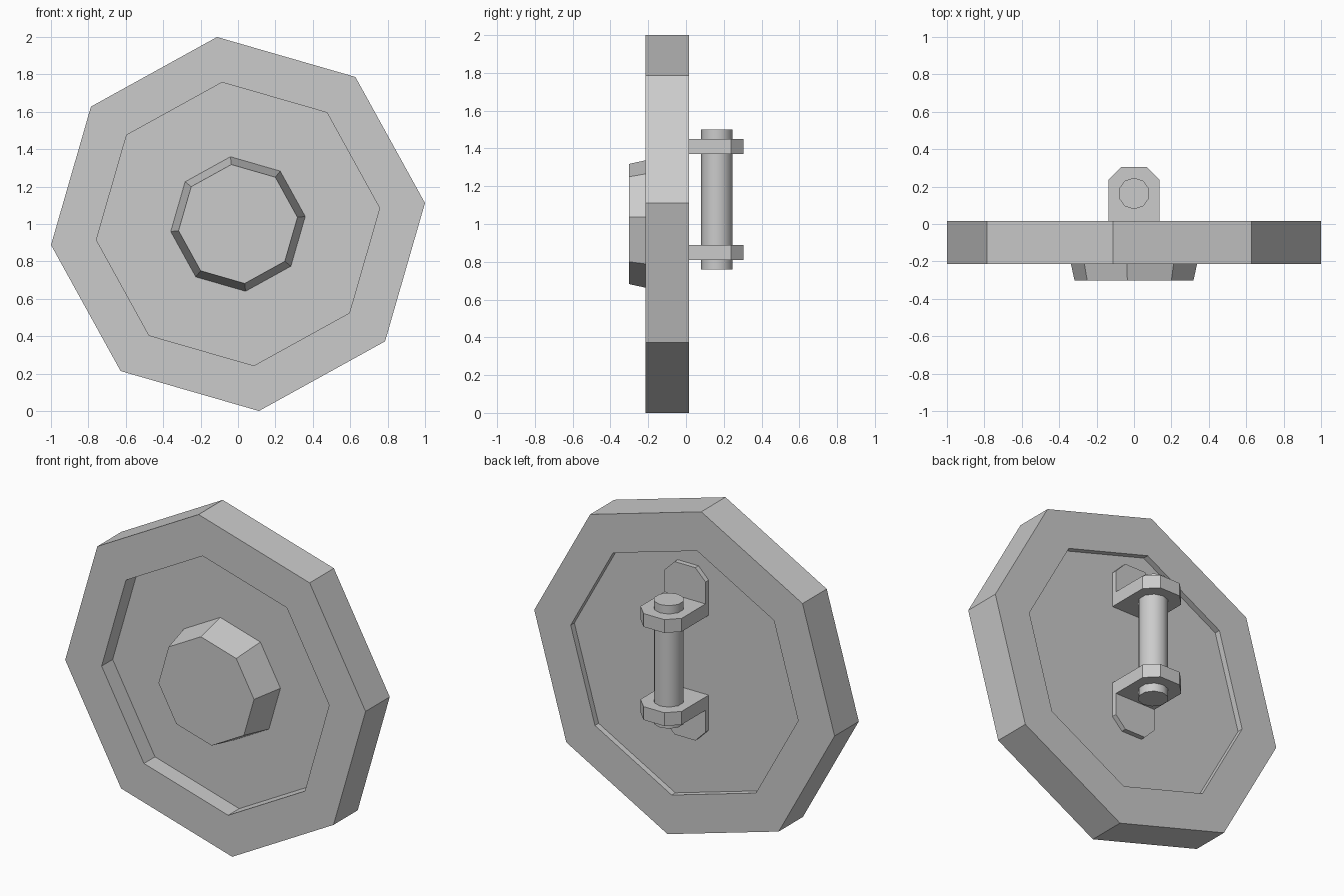
import bpy
import bmesh
from math import cos, sin, pi, radians

if "Cube" in bpy.data.objects:
    bpy.data.objects.remove(bpy.data.objects["Cube"])

TILT = radians(96.4)      # octagon rotation seen from the front
CENTRE_Z = 1.0
GRIP_Z = 1.13             # middle height of the handle


def finish(name, bm, location):
    bmesh.ops.recalc_face_normals(bm, faces=bm.faces)
    mesh = bpy.data.meshes.new(name)
    bm.to_mesh(mesh)
    bm.free()
    obj = bpy.data.objects.new(name, mesh)
    bpy.context.collection.objects.link(obj)
    obj.location = location
    return obj


def loft(bm, loops):
    """Skin a list of matching point loops and cap both ends."""
    rings = [[bm.verts.new(p) for p in loop] for loop in loops]
    n = len(rings[0])
    for a, b in zip(rings, rings[1:]):
        for i in range(n):
            j = (i + 1) % n
            bm.faces.new((a[i], a[j], b[j], b[i]))
    bm.faces.new(rings[0])
    bm.faces.new(rings[-1])


def octagon(radius, y):
    return [(radius * cos(TILT + i * pi / 4), y, radius * sin(TILT + i * pi / 4))
            for i in range(8)]


def octagonal_part(name, profile):
    bm = bmesh.new()
    loft(bm, [octagon(r, y) for r, y in profile])
    return finish(name, bm, (0, 0, CENTRE_Z))


def tab(base, tip, half=0.137, cut=0.068):
    """Plate outline with two chamfered corners at the tip."""
    return [(-half, base), (half, base), (half, tip - cut),
            (half - cut, tip), (cut - half, tip), (-half, tip - cut)]


# Shield body: raised rim around a panel recessed on both sides
octagonal_part("shield_body", [
    (0.762, -0.11), (0.762, -0.215), (1.006, -0.215),
    (1.006, 0.015), (0.762, 0.015), (0.762, -0.02)])

# Tapered boss on the front
octagonal_part("front_boss", [(0.363, -0.105), (0.32, -0.302)])

# Handle brackets: chamfered arm plus mounting flange, mirrored downwards
bm = bmesh.new()
arm = tab(0.01, 0.305)
flange = tab(0.24, 0.52)
loft(bm, [[(x, y, z) for x, y in arm] for z in (0.24, 0.32)])
loft(bm, [[(x, y, z) for x, z in flange] for y in (-0.03, 0.01)])
brackets = finish("handle_brackets", bm, (0, 0, GRIP_Z))
mirror = brackets.modifiers.new("Mirror", 'MIRROR')
mirror.use_axis = (False, False, True)
mirror.use_mirror_merge = False

# Round grip bar
bpy.ops.mesh.primitive_cylinder_add(vertices=10, radius=0.084, depth=0.74,
                                    location=(0, 0.163, GRIP_Z))
grip = bpy.context.object
grip.name = "grip_bar"
bpy.ops.object.shade_smooth_by_angle(angle=radians(40))
